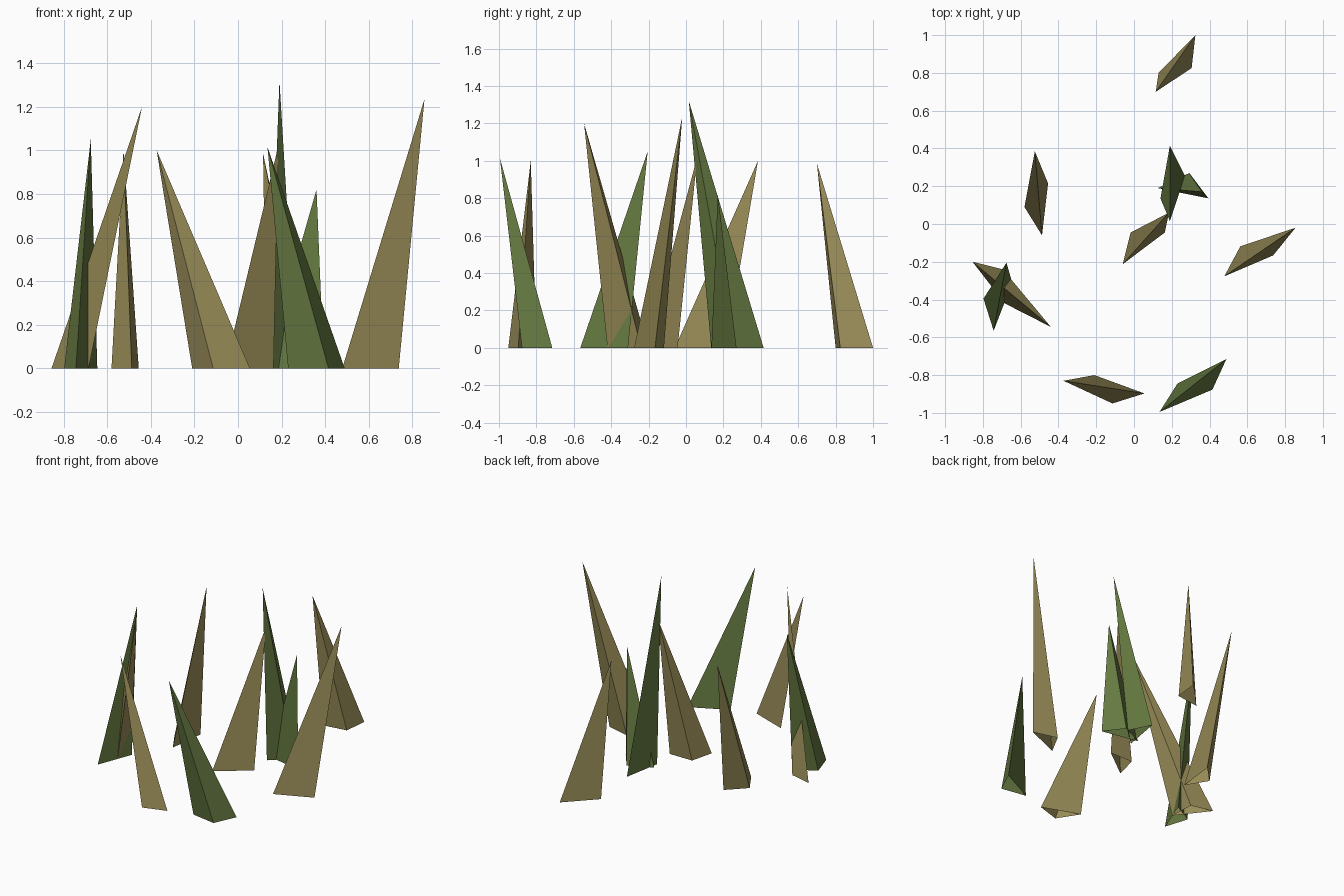
import bpy
import bmesh
from mathutils import Vector

default_cube = bpy.data.objects.get("Cube")
if default_cube:
    bpy.data.objects.remove(default_cube, do_unlink=True)


def make_material(name, colour):
    """Plain flat material with matching viewport and render colour."""
    material = bpy.data.materials.new(name)
    material.use_nodes = True
    material.diffuse_color = colour
    shader = material.node_tree.nodes["Principled BSDF"]
    shader.inputs["Base Color"].default_value = colour
    shader.inputs["Roughness"].default_value = 0.9
    return material


def make_blade(name, material, tip, *base):
    """Leaning three-sided spike, open underneath, with a triangular foot."""
    a, b, c = (Vector(point) for point in base)
    # Keep the foot counter-clockwise so that the sides face outwards
    if (b - a).cross(c - a) < 0:
        b, c = c, b

    bm = bmesh.new()
    foot = [bm.verts.new((point.x, point.y, 0)) for point in (a, b, c)]
    top = bm.verts.new(tip)
    for index, vert in enumerate(foot):
        following = foot[(index + 1) % len(foot)]
        bm.faces.new((vert, following, top))

    mesh = bpy.data.meshes.new(name)
    bm.to_mesh(mesh)
    bm.free()
    mesh.materials.append(material)
    blade = bpy.data.objects.new(name, mesh)
    bpy.context.collection.objects.link(blade)
    return blade


dry = make_material("dry_straw", (0.31, 0.26, 0.095, 1))
green = make_material("grass_green", (0.13, 0.19, 0.052, 1))

# Dry blades: tip, then the three corners of the foot
make_blade("dry_blade_back", dry, (.115, .7, .985),
           (.325, 1), (.305, .825), (.13, .8))
make_blade("dry_blade_right", dry, (-.525, .385, 1),
           (-.455, .215), (-.487, -.06), (-.58, .09))
make_blade("dry_blade_right_tall", dry, (-.44, -.545, 1.2),
           (-.855, -.2), (-.695, -.24), (-.685, -.42))
make_blade("dry_blade_front", dry, (-.373, -.83, 1),
           (-.21, -.8), (.055, -.897), (-.114, -.95))
make_blade("dry_blade_left", dry, (.855, -.02, 1.235),
           (.478, -.277), (.563, -.118), (.737, -.166))
make_blade("dry_blade_centre", dry, (.185, .06, 1.02),
           (-.06, -.213), (-.018, -.045), (.163, -.045))

# Green blades
make_blade("green_blade_right", green, (-.675, -.205, 1.05),
           (-.743, -.565), (-.797, -.395), (-.645, -.31))
make_blade("green_blade_front", green, (.135, -.995, 1.015),
           (.23, -.845), (.489, -.715), (.415, -.877))
make_blade("green_blade_centre_tall", green, (.19, .015, 1.32),
           (.19, .415), (.27, .255), (.14, .135))
make_blade("green_blade_centre_short", green, (.36, .17, .82),
           (.125, .19), (.394, .136), (.293, .27))
